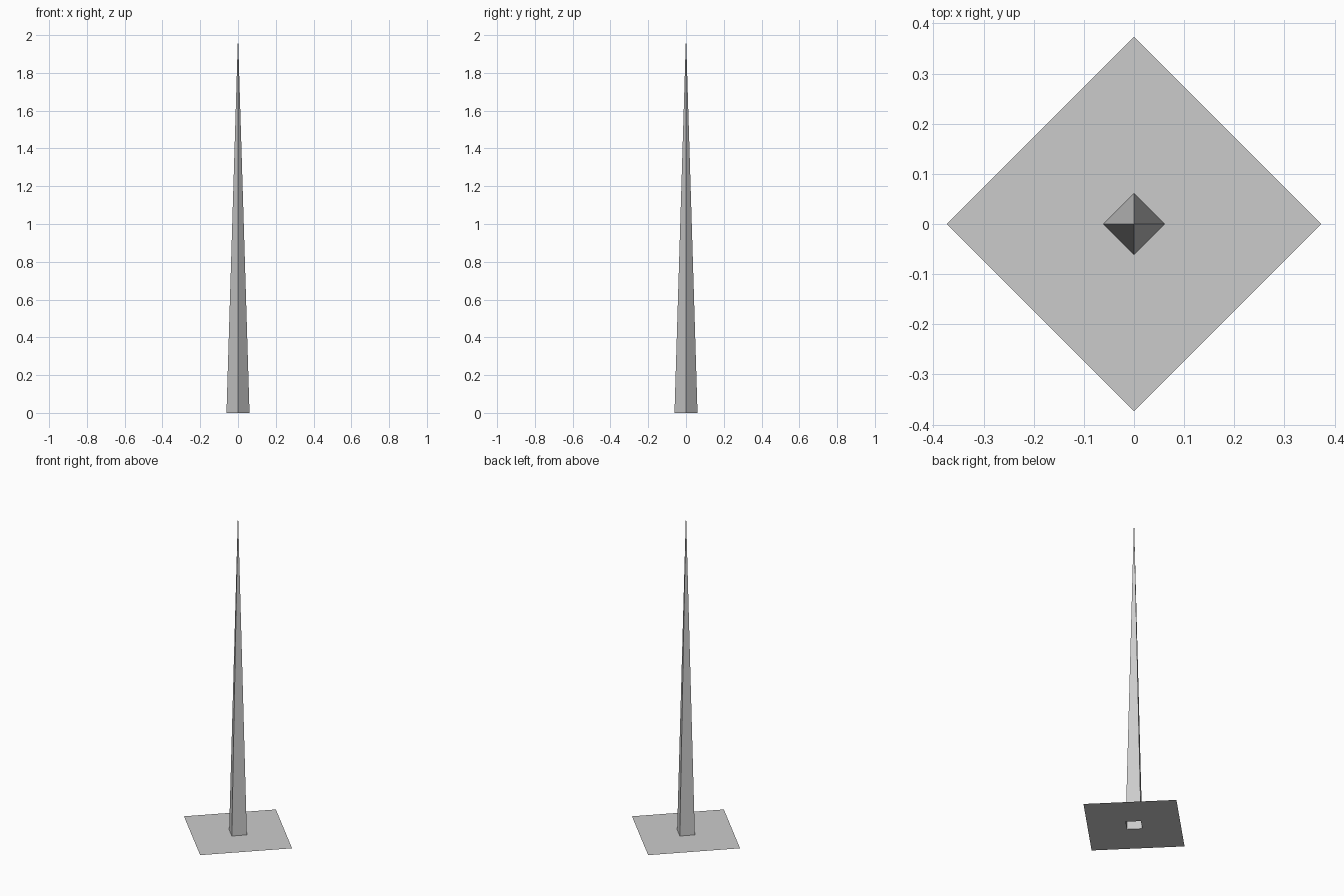
import bpy, bmesh
from math import cos, sin, pi

if "Cube" in bpy.data.objects:
    bpy.data.objects.remove(bpy.data.objects["Cube"])

PLATE_R, SPIKE_R, HEIGHT = 0.373, 0.061, 2.0


def ring(bm, r):
    return [bm.verts.new((r * cos(i * pi / 2), r * sin(i * pi / 2), 0)) for i in range(4)]


def finish(bm, name):
    mesh = bpy.data.meshes.new(name)
    bm.to_mesh(mesh)
    bm.free()
    obj = bpy.data.objects.new(name, mesh)
    bpy.context.collection.objects.link(obj)


# Flat diamond plate with a square opening under the spike
bm = bmesh.new()
outer, inner = ring(bm, PLATE_R), ring(bm, SPIKE_R)
for i in range(4):
    j = (i + 1) % 4
    bm.faces.new((outer[i], outer[j], inner[j], inner[i]))
finish(bm, "ground_plate")

# Tall four-sided spike, hollow and open at the bottom
bm = bmesh.new()
base = ring(bm, SPIKE_R)
tip = bm.verts.new((0, 0, HEIGHT))
for i in range(4):
    bm.faces.new((base[i], base[(i + 1) % 4], tip))
finish(bm, "spike")
